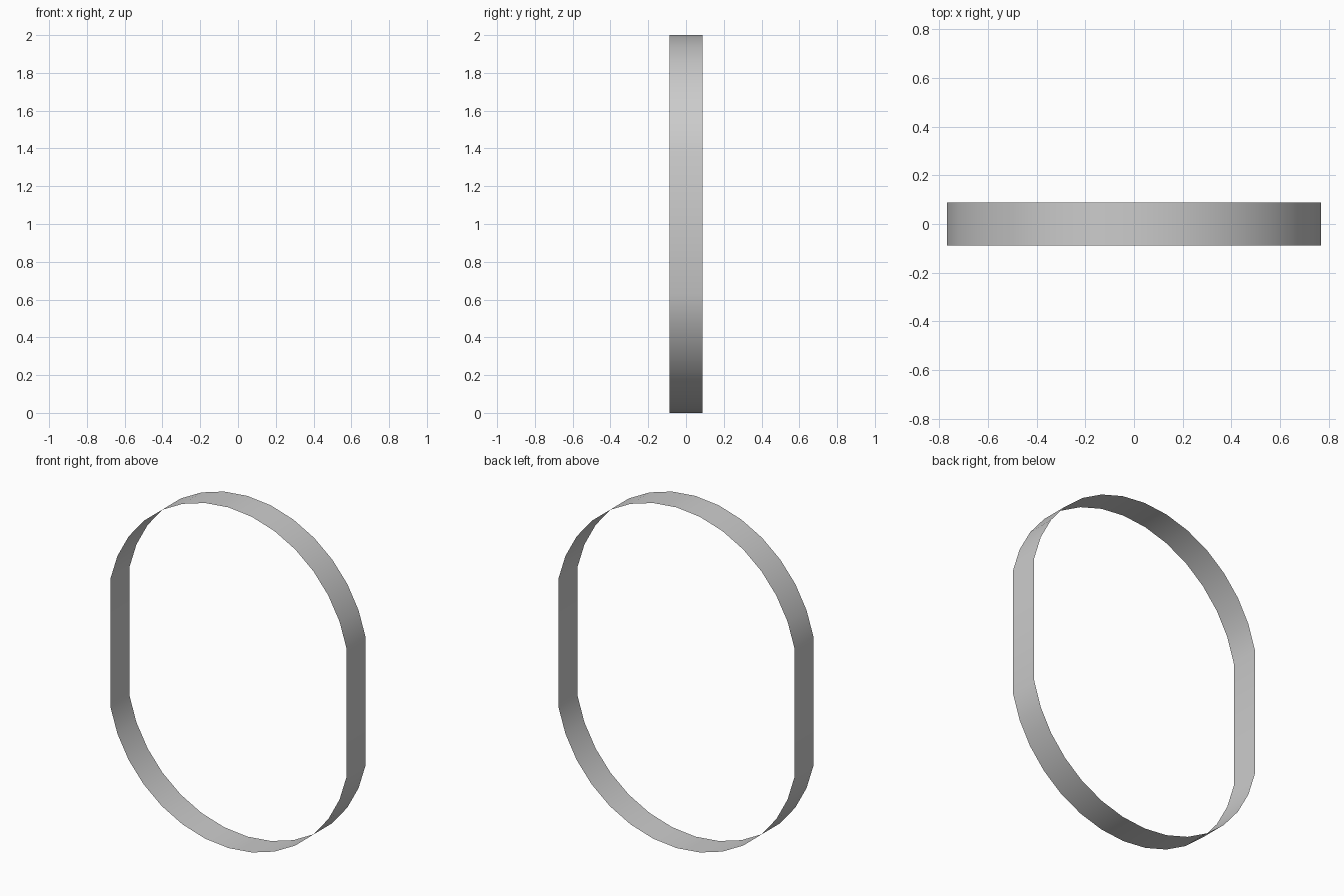
import bpy, bmesh, math

if "Cube" in bpy.data.objects:
    bpy.data.objects.remove(bpy.data.objects["Cube"])

HALF_X, HALF_Y = 0.767, 0.088     # half width and half depth of the band
RISE = 0.624                      # height of each end arc
R = (HALF_X**2 + RISE**2) / (2 * RISE)
SWEEP = math.asin(HALF_X / R)     # half angle of each arc
SEGS = 14


def arc(sign):
    """Points of the top (+1) or bottom (-1) arc, running around the loop."""
    pts = []
    for i in range(SEGS + 1):
        a = SWEEP * (1 - 2 * i / SEGS)
        x, z = R * math.sin(a), 1 - R + R * math.cos(a)
        pts.append((sign * x, 1 + sign * z))
    return pts


# Closed oval outline: two arcs joined by straight vertical sides
outline = arc(1) + arc(-1)

# Thin open band swept along y
bm = bmesh.new()
front = [bm.verts.new((x, -HALF_Y, z)) for x, z in outline]
back = [bm.verts.new((x, HALF_Y, z)) for x, z in outline]
n = len(outline)
for i in range(n):
    j = (i + 1) % n
    bm.faces.new((front[i], back[i], back[j], front[j]))
bm.normal_update()
# Face outward
if bm.faces[:][SEGS // 2].normal.z < 0:
    bmesh.ops.reverse_faces(bm, faces=bm.faces[:])

mesh = bpy.data.meshes.new("oval_band")
bm.to_mesh(mesh)
bm.free()
band = bpy.data.objects.new("oval_band", mesh)
bpy.context.collection.objects.link(band)
bpy.context.view_layer.objects.active = band
band.select_set(True)
bpy.ops.object.shade_smooth_by_angle(angle=math.radians(30))
